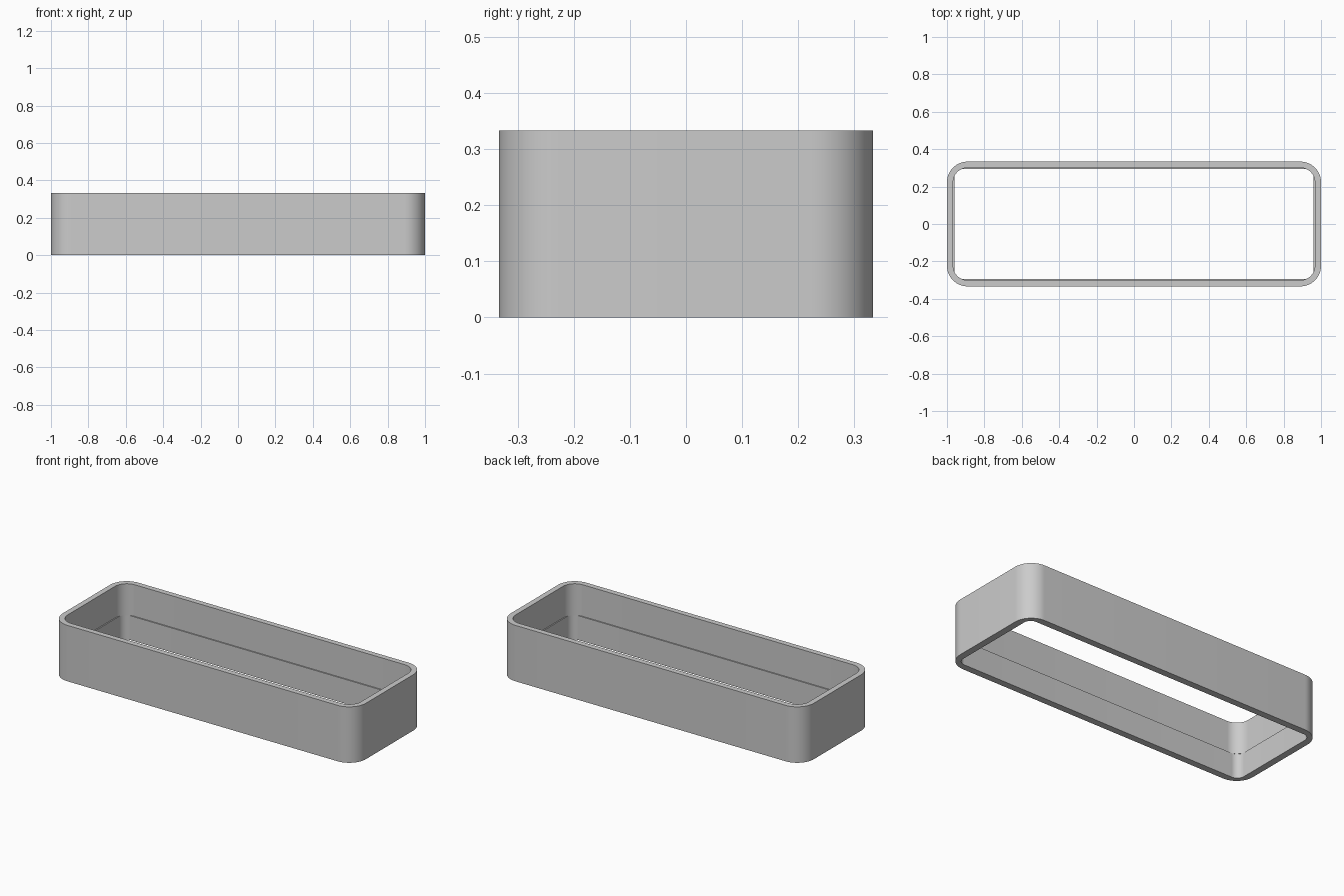
import bpy, bmesh, math

cube = bpy.data.objects.get("Cube")
if cube:
    bpy.data.objects.remove(cube, do_unlink=True)

HALF_X, HALF_Y, HEIGHT = 1.0, 1 / 3, 1 / 3
STEP_Z = 0.145
SEGMENTS = 16

# Plain grey material
grey = bpy.data.materials.new("plain_grey")
grey.use_nodes = True
grey.diffuse_color = (0.6, 0.6, 0.6, 1)
grey.node_tree.nodes["Principled BSDF"].inputs["Base Color"].default_value = (0.6, 0.6, 0.6, 1)


def rounded_loop(bm, inset, radius, z):
    """Ring of vertices around a rounded rectangle."""
    cx, cy = HALF_X - inset - radius, HALF_Y - inset - radius
    ring = []
    for corner, (sx, sy) in enumerate([(1, 1), (-1, 1), (-1, -1), (1, -1)]):
        for i in range(SEGMENTS + 1):
            a = math.pi / 2 * (corner + i / SEGMENTS)
            ring.append(bm.verts.new((sx * cx + radius * math.cos(a),
                                      sy * cy + radius * math.sin(a), z)))
    return ring


def bridge(bm, a, b):
    n = len(a)
    for i in range(n):
        j = (i + 1) % n
        bm.faces.new((a[i], a[j], b[j], b[i]))


# Cross-section of the wall: inset, corner radius, height
section = [
    (0, 0.11, 0),
    (0, 0.11, HEIGHT),
    (0.033, 0.077, HEIGHT),
    (0.033, 0.077, STEP_Z),
    (0.04, 0.045, STEP_Z),
    (0.04, 0.045, 0),
]

# Open frame with a small inner ledge
bm = bmesh.new()
rings = [rounded_loop(bm, *point) for point in section]
for k, ring in enumerate(rings):
    bridge(bm, ring, rings[(k + 1) % len(rings)])
bmesh.ops.recalc_face_normals(bm, faces=bm.faces)
mesh = bpy.data.meshes.new("frame_wall")
bm.to_mesh(mesh)
bm.free()
mesh.materials.append(grey)
frame = bpy.data.objects.new("frame_wall", mesh)
bpy.context.collection.objects.link(frame)

# Smooth corners, sharp rims
bpy.ops.object.select_all(action="DESELECT")
frame.select_set(True)
bpy.context.view_layer.objects.active = frame
bpy.ops.object.shade_smooth_by_angle(angle=math.radians(30))
